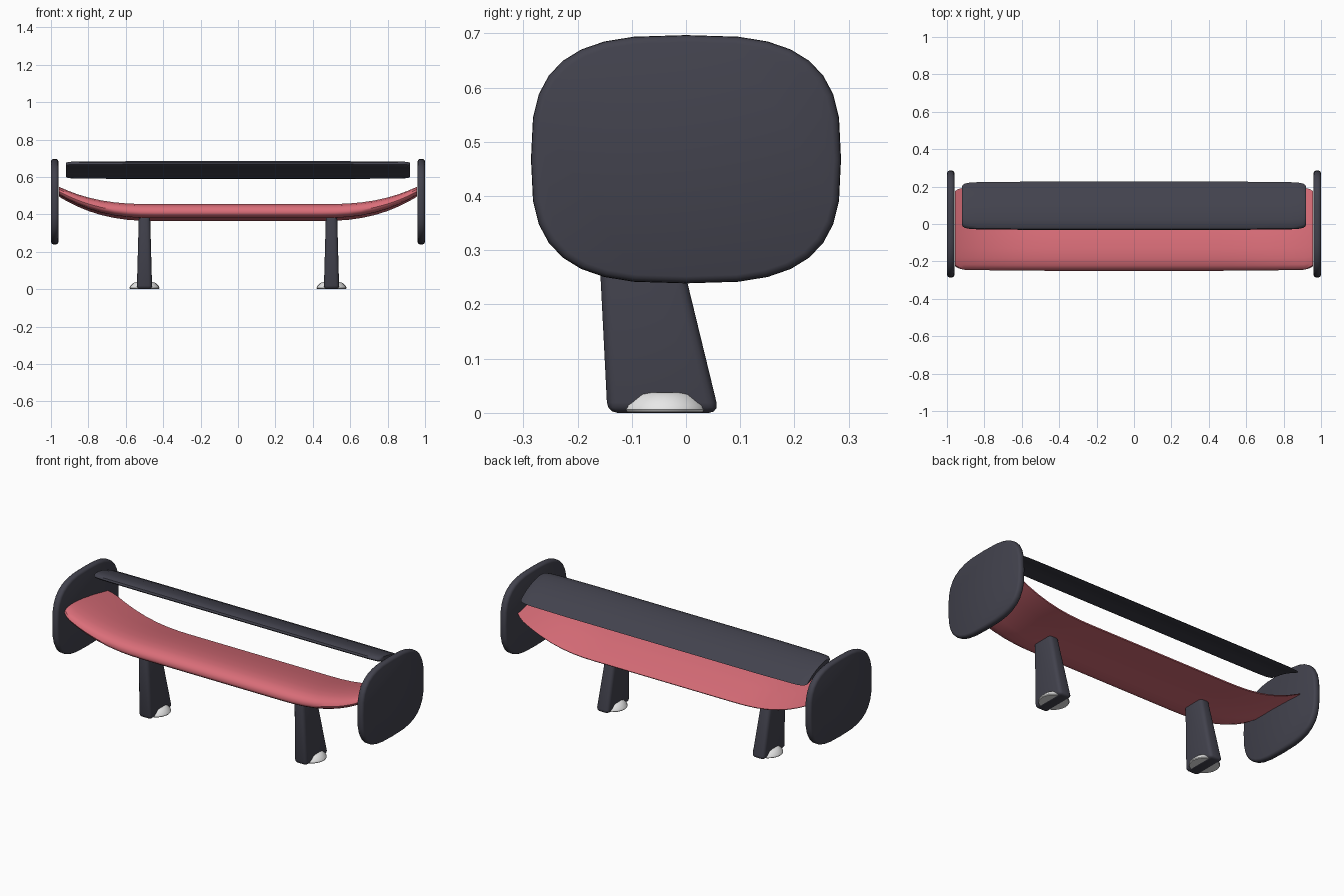
import bpy, bmesh
from math import sin, cos, pi, copysign

if "Cube" in bpy.data.objects:
    bpy.data.objects.remove(bpy.data.objects["Cube"])


def material(name, colour):
    m = bpy.data.materials.new(name)
    m.use_nodes = True
    m.diffuse_color = (*colour, 1)
    bsdf = m.node_tree.nodes["Principled BSDF"]
    bsdf.inputs["Base Color"].default_value = (*colour, 1)
    bsdf.inputs["Roughness"].default_value = 0.6
    return m


dark = material("dark slate", (0.055, 0.055, 0.075))
pink = material("coral pink", (0.70, 0.155, 0.19))
pale = material("pale grey", (0.8, 0.8, 0.8))


def finish(bm, name, mat, angle=0.7):
    bmesh.ops.recalc_face_normals(bm, faces=bm.faces)
    mesh = bpy.data.meshes.new(name)
    bm.to_mesh(mesh)
    bm.free()
    ob = bpy.data.objects.new(name, mesh)
    bpy.context.collection.objects.link(ob)
    mesh.materials.append(mat)
    bpy.ops.object.select_all(action="DESELECT")
    ob.select_set(True)
    bpy.context.view_layer.objects.active = ob
    bpy.ops.object.shade_smooth_by_angle(angle=angle)
    return ob


def loft(name, rings, mat, angle=0.7):
    """Skin a list of equal rings of points and cap both ends."""
    bm = bmesh.new()
    loops = [[bm.verts.new(p) for p in ring] for ring in rings]
    n = len(loops[0])
    for a, b in zip(loops, loops[1:]):
        for i in range(n):
            j = (i + 1) % n
            bm.faces.new((a[i], a[j], b[j], b[i]))
    bm.faces.new(loops[0])
    bm.faces.new(loops[-1])
    return finish(bm, name, mat, angle)


def power(v, p):
    return copysign(abs(v) ** p, v)


def mirrored(half):
    return [-x for x in reversed(half)] + half


# Lower wing: rounded nose, thin trailing edge, tips sweeping upward
lower_profile = [(-.25, .412), (-.243, .432), (-.222, .447), (-.185, .455), (-.13, .454),
                 (-.05, .441), (.06, .414), (.2, .370), (.197, .365), (.06, .376),
                 (-.05, .381), (-.13, .380), (-.2, .381), (-.232, .389), (-.246, .399)]
rings = []
for x in mirrored([.2, .45, .52, .59, .66, .73, .8, .86, .91, .94, .958]):
    t = max(0, (abs(x) - .45) / .51)
    chord = 1 - .03 * t ** 2 - .09 * max(0, (abs(x) - .91) / .05) ** 2
    thick = 1 - .42 * t ** 2
    rings.append([(x, -.025 + (y + .025) * chord,
                   .41 + .113 * t ** 2.5 + (z - .41) * thick) for y, z in lower_profile])
loft("lower_wing", rings, pink)

# Upper wing: narrow blade, high at the front, with rounded tip corners
upper_profile = [(-.031, .668), (-.026, .678), (-.012, .684), (.02, .683), (.07, .673),
                 (.12, .655), (.17, .631), (.21, .604), (.226, .590), (.205, .593),
                 (.15, .617), (.1, .634), (.05, .646), (0, .654), (-.022, .659)]
rings = []
for x, s in ((.6, 1), (.84, .98), (.88, .96), (.905, .92), (.916, .86), (.92, .8)):
    rings.append([(x, .097 + (y - .097) * s, .639 + (z - .639) * s) for y, z in upper_profile])
rings = [[(-x, y, z) for x, y, z in r] for r in reversed(rings)] + rings
loft("upper_wing", rings, dark)


# End plates: rounded rectangles with a soft rim
def plate_ring(x, inset):
    angles = [2 * pi * i / 32 for i in range(32)]
    return [(x, (.286 - inset) * power(cos(a), 2 / 3),
             .468 + (.229 - inset) * power(sin(a), 2 / 3)) for a in angles]


# Legs: tapered, raked boxes with rounded edges
def leg(name, cx):
    bm = bmesh.new()
    bmesh.ops.create_cube(bm, size=2)
    for v in bm.verts:
        top, back = v.co.z > 0, v.co.y > 0
        front_y, back_y, half = (-.165, -.035, .03) if top else (-.145, .061, .041)
        v.co = (cx + v.co.x * half, back_y if back else front_y, .395 if top else 0)
    bmesh.ops.bevel(bm, geom=bm.edges[:], offset=.019, segments=3, profile=.5,
                    affect="EDGES", clamp_overlap=True)
    return finish(bm, name, dark)


# Feet: low round pads around the base of each leg
foot_profile = [(.002, .077), (.006, .08), (.014, .078), (.026, .066), (.034, .058), (.038, .046)]

for side, s in (("left", 1), ("right", -1)):
    rim = ((.96, .013), (.963, .006), (.97, .001), (.98, 0), (.99, .001), (.997, .006), (1, .013))
    loft(side + "_end_plate", [plate_ring(s * x, i) for x, i in rim], dark)
    leg(side + "_leg", s * .5)
    turns = [2 * pi * i / 24 for i in range(24)]
    loft(side + "_foot", [[(s * .5 + r * cos(a), -.039 + r * sin(a), z) for a in turns]
                          for z, r in foot_profile], pale)
